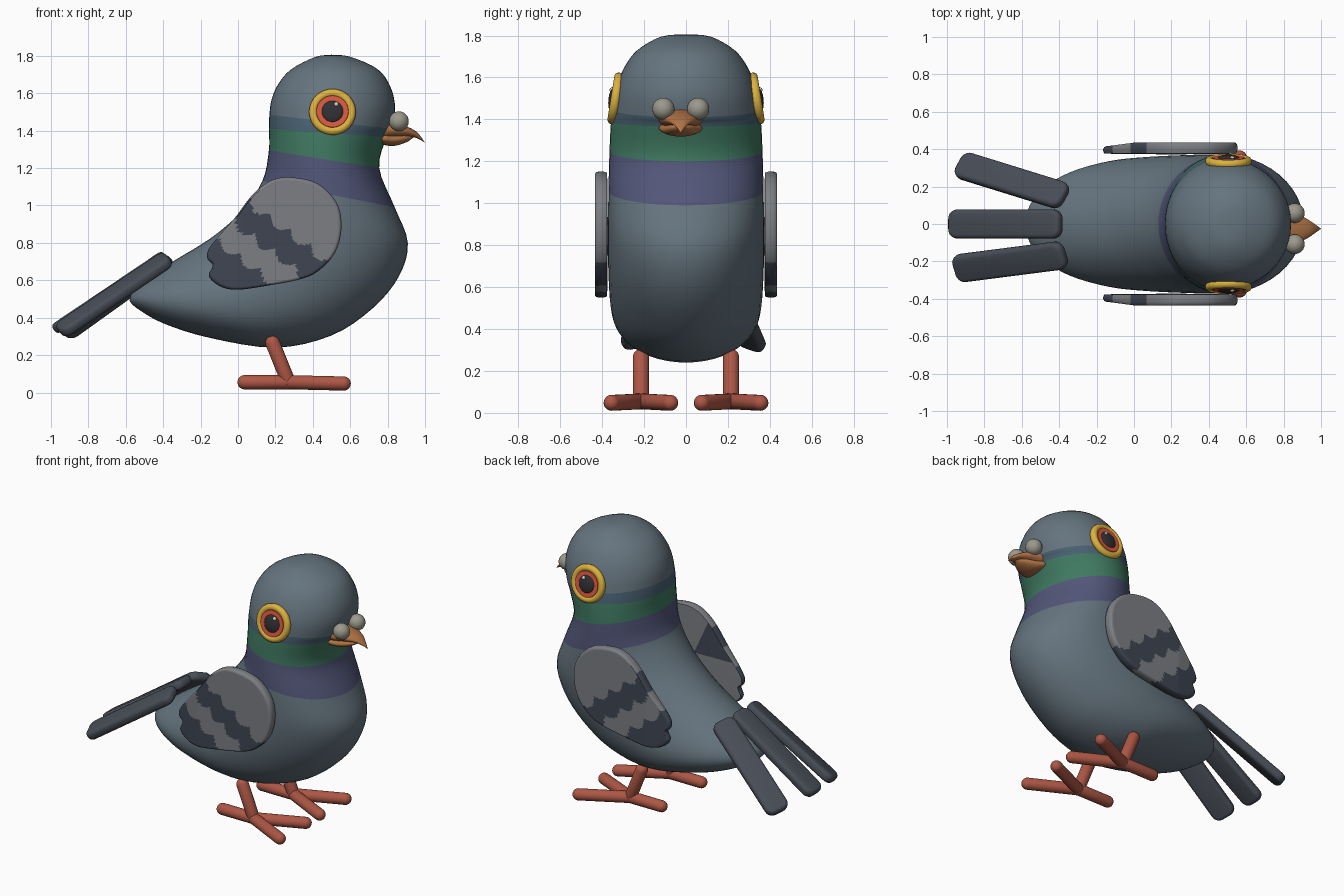
import bpy, bmesh, math
from mathutils import Vector, Matrix

if "Cube" in bpy.data.objects:
    bpy.data.objects.remove(bpy.data.objects["Cube"])


def mat(name, r, g, b):
    m = bpy.data.materials.new(name)
    m.diffuse_color = (r, g, b, 1)
    m.use_nodes = True
    m.node_tree.nodes["Principled BSDF"].inputs["Base Color"].default_value = m.diffuse_color
    return m


BODY = mat("slate", .13, .175, .21)
TEAL = mat("teal", .065, .12, .165)
GREEN = mat("green", .05, .19, .12)
PURPLE = mat("purple", .085, .095, .19)
YELLOW = mat("yellow", .72, .45, .05)
RED = mat("red", .7, .1, .05)
BLACK = mat("black", .03, .03, .035)
WHITE = mat("white", .9, .9, .9)
HORN = mat("horn", .43, .17, .06)
CERE = mat("cere", .33, .32, .26)
LEG = mat("leg", .42, .095, .06)
LIGHT = mat("wing_light", .2, .21, .225)
DARK = mat("wing_dark", .05, .06, .085)
TAIL = mat("tail_dark", .065, .075, .095)


def finish(name, bm, mats, angle=45):
    bmesh.ops.remove_doubles(bm, verts=bm.verts, dist=1e-5)
    bmesh.ops.recalc_face_normals(bm, faces=bm.faces)
    me = bpy.data.meshes.new(name)
    bm.to_mesh(me)
    bm.free()
    for m in mats:
        me.materials.append(m)
    me.shade_smooth()
    me.set_sharp_from_angle(angle=math.radians(angle))
    ob = bpy.data.objects.new(name, me)
    bpy.context.collection.objects.link(ob)
    return ob


def spline(pts, steps, closed=False):
    """Catmull-Rom through tuples of any length."""
    n, out = len(pts), []
    for i in range(n if closed else n - 1):
        idx = [i - 1, i, i + 1, i + 2]
        q = [pts[k % n] if closed else pts[min(max(k, 0), n - 1)] for k in idx]
        for s in range(steps):
            t = s / steps
            out.append(tuple(.5 * (2 * b + (c - a) * t + (2*a - 5*b + 4*c - d) * t*t
                                   + (3*b - a - 3*c + d) * t**3) for a, b, c, d in zip(*q)))
    if not closed:
        out.append(tuple(pts[-1]))
    return out


def bridge(bm, rings, slot):
    n = len(rings[0])
    for i in range(len(rings) - 1):
        for j in range(n):
            k = (j + 1) % n
            f = bm.faces.new((rings[i][j], rings[i][k], rings[i+1][k], rings[i+1][j]))
            f.material_index = slot(i, f)


def loft(name, secs, mats, slots=None, y0=0, steps=4, n=48):
    """Ellipses spanning (x1,z1)-(x2,z2) in the side plane, half width w."""
    bm = bmesh.new()
    rings = []
    for x1, z1, x2, z2, w in spline(secs, steps):
        ring = []
        for j in range(n):
            a = 2 * math.pi * j / n
            c = (1 - math.cos(a)) / 2
            ring.append(bm.verts.new((x1 + (x2-x1)*c, y0 + w*math.sin(a), z1 + (z2-z1)*c)))
        rings.append(ring)
    bridge(bm, rings, lambda i, f: slots.get(i // steps, 0) if slots else 0)
    return finish(name, bm, mats)


def ball(name, m, r, matrix, length=0):
    """Sphere, or a capsule when length is given."""
    bm = bmesh.new()
    bmesh.ops.create_uvsphere(bm, u_segments=24, v_segments=13, radius=r)
    for v in bm.verts:
        if v.co.z > 0:
            v.co.z += length
    bm.transform(matrix)
    return finish(name, bm, [m], 60)


def capsule(name, m, a, b, r):
    a, b = Vector(a), Vector(b)
    d = b - a
    return ball(name, m, r, Matrix.Translation(a) @ d.to_track_quat('Z', 'Y').to_matrix().to_4x4(),
                d.length)


# Body, neck and head in one loft, coloured neck bands by ring
loft("body", [
    (.5, 1.806, .5, 1.806, 0), (.41, 1.793, .60, 1.795, .12), (.28, 1.725, .745, 1.73, .235),
    (.21, 1.64, .815, 1.635, .30), (.178, 1.56, .84, 1.52, .335), (.168, 1.485, .82, 1.41, .35),
    (.165, 1.41, .795, 1.365, .358), (.165, 1.295, .755, 1.20, .365), (.13, 1.13, .838, .99, .37),
    (.02, .97, .908, .80, .372), (-.10, .86, .86, .62, .372), (-.20, .79, .72, .45, .368),
    (-.30, .73, .50, .305, .36), (-.38, .68, .20, .24, .34), (-.46, .625, -.15, .292, .285),
    (-.53, .575, -.40, .37, .20), (-.57, .53, -.54, .45, .10), (-.58, .49, -.58, .49, 0)],
    [BODY, TEAL, GREEN, PURPLE], {5: 1, 6: 2, 7: 3})

# Beak halves and the two round ceres
YB = -.025
loft("upper_beak", [(.76, 1.4, .76, 1.4, 0), (.765, 1.455, .765, 1.35, .1), (.85, 1.44, .85, 1.362, .09),
                    (.93, 1.41, .92, 1.368, .052), (.97, 1.378, .965, 1.356, .024),
                    (1.0, 1.335, 1.0, 1.335, 0)], [HORN], y0=YB, n=24)
loft("lower_beak", [(.76, 1.36, .76, 1.36, 0), (.765, 1.39, .765, 1.33, .1), (.83, 1.385, .83, 1.318, .085),
                    (.90, 1.38, .90, 1.338, .05), (.94, 1.365, .94, 1.365, 0)], [HORN], y0=YB, n=24)
for s in (-1, 1):
    ball("cere", CERE, .053, Matrix.Translation((.86, YB + s * .083, 1.45)))

# Wing outline (x, z), shared by both wings
outline = spline([(.29, 1.15), (.43, 1.115), (.53, 1.01), (.553, .88), (.52, .75), (.43, .65), (.33, .605),
                  (.15, .57), (0, .55), (-.09, .565), (-.155, .62), (-.135, .68), (-.165, .72),
                  (-.145, .785), (-.02, .93), (.08, 1.06), (.18, 1.135)], 7, True)
CX, CZ = .2, .84
profile = [(k / 36 * .965, .435) for k in range(37)] + [(.985, .43), (1, .416), (1, .394), (.98, .376),
                                                        (0, .372)]


def wing_slot(i, f):
    c = f.calc_center_median()
    u, v = -.6 * c.x - .8 * c.z, .8 * c.x - .6 * c.z
    scallop = .045 * abs(math.sin(math.pi * (v + .03) / .135)) - .025
    if u < -.845 + scallop:
        return 0
    if u < -.71 + scallop:
        return 1
    return 0 if u < -.58 + scallop else 1


def wing(s):
    bm = bmesh.new()
    rings = []
    for k, y in profile:
        ring = []
        for x, z in outline:
            px = CX + (x - CX) * k
            thin = .02 * min(max(-px / .15, 0), 1) if y > .4 else 0
            ring.append(bm.verts.new((px, s * (y - thin), CZ + (z - CZ) * k)))
        rings.append(ring)
    bridge(bm, rings, wing_slot)
    finish("wing", bm, [LIGHT, DARK])


def eye(s):
    q = Vector((0, s * math.cos(.16), math.sin(.16))).to_track_quat('Z', 'Y')
    M = Matrix.Translation((.505, s * .336, 1.5)) @ q.to_matrix().to_4x4()
    bpy.ops.mesh.primitive_torus_add(major_segments=40, minor_segments=14,
                                     major_radius=.102, minor_radius=.023)
    ring = bpy.context.object
    ring.name = "eye_ring"
    ring.data.transform(M)
    ring.data.materials.append(YELLOW)
    ring.data.shade_smooth()
    bm = bmesh.new()
    bmesh.ops.create_cone(bm, cap_ends=True, segments=40, radius1=.1, radius2=.085, depth=.04)
    bm.transform(M)
    finish("iris", bm, [RED], 30)
    ball("pupil", BLACK, .06, M @ Matrix.Translation((0, 0, .015)) @ Matrix.Diagonal((1, 1, .3, 1)))
    ball("eye_glint", WHITE, .013,
         Matrix.Translation((.525, s * .352, 1.54)))


# Paired parts: wings, eyes, legs with three toes
for s in (-1, 1):
    wing(s)
    eye(s)
    y = s * .215
    hub = (.27, y, .055)
    capsule("leg", LEG, (.185, y, .265), hub, .039)
    capsule("back_toe", LEG, hub, (.035, y, .055), .038)
    for t in (-1, 1):
        capsule("front_toe", LEG, hub, (.565, y + t * .14, .048), .038)


# Tail feathers: rounded slabs between two points, rolled about their length
def feather(a, b, roll):
    a, b = Vector(a), Vector(b)
    d = b - a
    X = d.normalized()
    Y = Vector((0, 0, 1)).cross(X).normalized()
    R = Matrix((X, Y, X.cross(Y))).transposed().to_4x4()
    bm = bmesh.new()
    bmesh.ops.create_cube(bm, size=1)
    bm.transform(Matrix.Diagonal((d.length, .155, .06, 1)))
    corners = [e for e in bm.edges if abs(e.verts[0].co.z - e.verts[1].co.z) > .01]
    bmesh.ops.bevel(bm, geom=corners, offset=.05, segments=5, profile=.5, affect='EDGES')
    rim = [e for e in bm.edges if len(e.link_faces) == 2 and e.calc_face_angle() > 1.2]
    bmesh.ops.bevel(bm, geom=rim, offset=.022, segments=3, profile=.5, affect='EDGES')
    bm.transform(Matrix.Translation((a + b) / 2) @ R @ Matrix.Rotation(roll, 4, 'X'))
    finish("tail_feather", bm, [TAIL], 50)


feather((-.39, 0, .735), (-.985, 0, .335), 0)
feather((-.37, .145, .72), (-.935, .32, .315), .35)
feather((-.37, -.165, .72), (-.955, -.24, .325), -.3)
